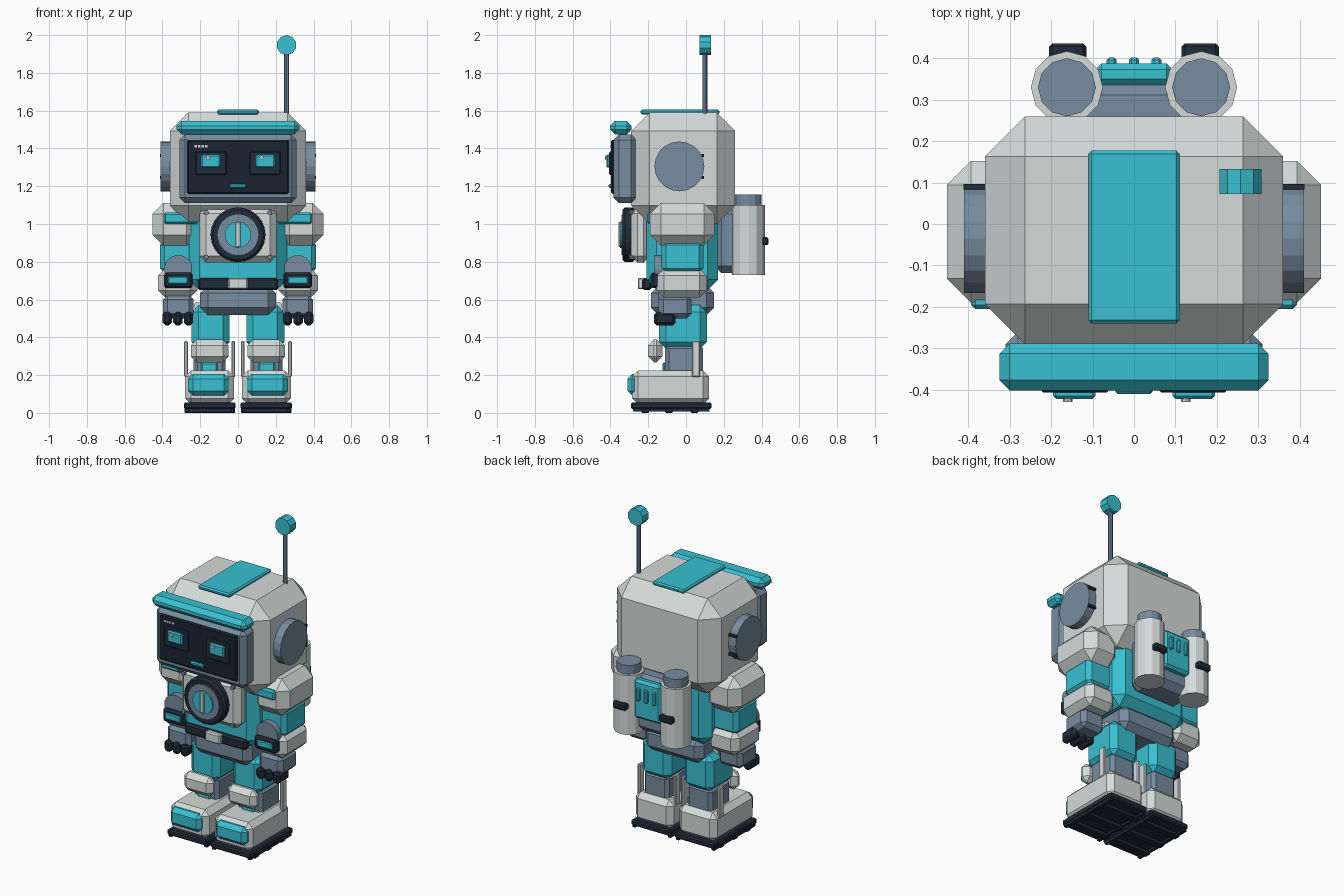
import bpy, bmesh, math
from mathutils import Matrix, Vector

if "Cube" in bpy.data.objects:
    bpy.data.objects.remove(bpy.data.objects["Cube"])


def material(name, rgb):
    m = bpy.data.materials.new(name)
    m.diffuse_color = (*rgb, 1)
    m.use_nodes = True
    m.node_tree.nodes["Principled BSDF"].inputs["Base Color"].default_value = m.diffuse_color
    return m


SHELL = material("light_grey", (0.66, 0.71, 0.70))
TEAL = material("teal", (0.040, 0.53, 0.64))
SLATE = material("slate", (0.185, 0.265, 0.35))
DARK = material("dark_navy", (0.015, 0.025, 0.045))
SCREEN = material("screen_navy", (0.011, 0.017, 0.032))


def finish(bm, name, mat):
    bmesh.ops.recalc_face_normals(bm, faces=bm.faces)
    me = bpy.data.meshes.new(name)
    bm.to_mesh(me)
    bm.free()
    me.materials.append(mat)
    ob = bpy.data.objects.new(name, me)
    bpy.context.collection.objects.link(ob)
    return ob


def box(name, mat, x, y, z, bevel=0.0):
    """Box between (min, max) pairs with flat chamfered edges."""
    bm = bmesh.new()
    bmesh.ops.create_cube(bm, size=1)
    size = [abs(r[1] - r[0]) for r in (x, y, z)]
    mid = Vector([(r[0] + r[1]) / 2 for r in (x, y, z)])
    bmesh.ops.scale(bm, vec=size, verts=bm.verts)
    bmesh.ops.translate(bm, vec=mid, verts=bm.verts)
    if bevel:
        bmesh.ops.bevel(bm, geom=bm.edges[:], offset=bevel, segments=1,
                        affect='EDGES', offset_type='OFFSET')
    return finish(bm, name, mat)


def sym(name, mat, x, y, z, bevel=0.0):
    """Left and right copies of a box; x is given for the +x side."""
    for s, side in ((1, "left"), (-1, "right")):
        box(f"{name}_{side}", mat, (s * x[0], s * x[1]), y, z, bevel)


def cyl(name, mat, axis, centre, span, r, sides, bevel=0.0):
    """Cylinder along an axis; span is its extent on that axis."""
    bm = bmesh.new()
    bmesh.ops.create_cone(bm, cap_ends=True, segments=sides, radius1=r,
                          radius2=r, depth=abs(span[1] - span[0]))
    rot = {'X': Matrix.Rotation(math.pi / 2, 4, 'Y'),
           'Y': Matrix.Rotation(math.pi / 2, 4, 'X'),
           'Z': Matrix.Identity(4)}[axis]
    c = list(centre)
    c.insert('XYZ'.index(axis), (span[0] + span[1]) / 2)
    bmesh.ops.transform(bm, matrix=Matrix.Translation(c) @ rot, verts=bm.verts)
    if bevel:
        rim = [e for f in bm.faces if len(f.verts) == sides for e in f.edges]
        bmesh.ops.bevel(bm, geom=list(set(rim)), offset=bevel, segments=1,
                        affect='EDGES')
    return finish(bm, name, mat)


# Head shell, face frame and screen
box("head", SHELL, (-.36, .36), (-.29, .26), (1.0, 1.59), .097)
box("face_frame", SLATE, (-.31, .31), (-.385, -.26), (1.11, 1.475), .03)
box("face_screen", SCREEN, (-.27, .27), (-.397, -.37), (1.16, 1.445), .008)
box("brow_visor", TEAL, (-.325, .325), (-.402, -.288), (1.475, 1.545), .025)
box("head_top_plate", TEAL, (-.11, .11), (-.24, .177), (1.58, 1.605), .008)

# Eyes, mouth and screen marks
sym("eye_socket", DARK, (.06, .225), (-.407, -.39), (1.26, 1.385), .006)
sym("eye", TEAL, (.093, .195), (-.422, -.40), (1.298, 1.368), .007)
for i, x in enumerate((-.16, .125)):
    cyl(f"eye_glint_{i}", SHELL, 'Y', (x, 1.352), (-.43, -.415), .011, 8)
box("mouth", TEAL, (-.045, .045), (-.41, -.39), (1.19, 1.212), .006)
for i in range(4):
    x = -.23 + i * .018
    box(f"screen_mark_{i}", SHELL, (x, x + .014), (-.401, -.393), (1.405, 1.417))

# Ear discs with rim clips
for s, side in ((1, "left"), (-1, "right")):
    cyl(f"ear_{side}", SLATE, 'X', (-.035, 1.305), (s * .33, s * .41), .132, 20)
    for i, z in enumerate((1.245, 1.363)):
        box(f"ear_clip_{side}_{i}", DARK, (s * .355, s * .412), (.083, .096),
            (z - .008, z + .008))

# Antenna
cyl("antenna_rod", SLATE, 'Z', (.257, .10), (1.53, 1.92), .013, 8)
cyl("antenna_tip", TEAL, 'Y', (.257, 1.947), (.072, .133), .053, 10)

# Torso, chest plate and dial
box("torso", TEAL, (-.26, .26), (-.21, .17), (.65, 1.07), .055)
box("chest_plate", SHELL, (-.205, .205), (-.292, -.19), (.795, 1.09), .035)
for sx in (-1, 1):
    for z in (.825, 1.06):
        cyl("chest_bolt", SLATE, 'Y', (sx * .168, z), (-.302, -.26), .013, 8)
cyl("dial_rim", DARK, 'Y', (0, .943), (-.335, -.27), .145, 24, .012)
cyl("dial_ring", SLATE, 'Y', (0, .943), (-.342, -.30), .108, 24)
cyl("dial_core", TEAL, 'Y', (0, .943), (-.35, -.31), .07, 16)
box("dial_bar", SHELL, (-.014, .014), (-.357, -.34), (.878, 1.01), .004)

# Belt and pelvis
box("belt", DARK, (-.212, .212), (-.232, -.18), (.65, .715), .012)
box("belt_buckle", SHELL, (-.052, .052), (-.255, -.22), (.655, .715), .007)
box("pelvis", SLATE, (-.2, .2), (-.185, .148), (.517, .675), .04)

# Arms
sym("shoulder", SHELL, (.215, .452), (-.19, .152), (.885, 1.112), .058)
sym("shoulder_stripe", TEAL, (.205, .393), (-.205, -.17), (1.0, 1.06), .01)
sym("upper_arm", TEAL, (.225, .413), (-.13, .093), (.74, .915), .025)
sym("forearm", SHELL, (.215, .423), (-.155, .11), (.61, .765), .038)
sym("wrist", SLATE, (.235, .397), (-.145, .03), (.5, .625), .025)
sym("arm_screen", DARK, (.24, .392), (-.188, -.14), (.66, .743), .012)
sym("arm_display", TEAL, (.265, .37), (-.194, -.18), (.683, .723), .005)
for s, side in ((1, "left"), (-1, "right")):
    cyl(f"elbow_guard_{side}", SLATE, 'Y', (s * .316, .76), (-.168, -.11), .075, 20)
    cyl(f"hip_bolt_{side}", SHELL, 'Y', (s * .215, .568), (-.06, .02), .02, 10)
    for i, x in enumerate((.262, .318, .374)):
        box(f"finger_{side}_{i}", DARK, (s * (x - .025), s * (x + .025)),
            (-.17, -.055), (.463, .535), .016)

# Legs
sym("thigh", TEAL, (.045, .245), (-.142, .11), (.34, .57), .035)
sym("shin", SLATE, (.065, .235), (-.11, .09), (.18, .36), .02)
sym("shin_plate", TEAL, (.108, .195), (-.125, -.09), (.2, .268), .008)
sym("knee_pad", SHELL, (.05, .25), (-.2, -.125), (.268, .388), .03)
for d in (-.125, .125):
    sym("ankle_strut", SHELL, (.14 + d, .16 + d), (.032, .075), (.19, .38), .005)

# Boots, soles and treads
sym("boot", SHELL, (.02, .28), (-.285, .123), (.045, .225), .032)
sym("toe_cap", TEAL, (.048, .264), (-.31, -.25), (.092, .205), .025)
sym("sole", DARK, (.013, .287), (-.292, .135), (.02, .056), .008)
for y in (-.215, -.09, .045):
    sym("tread", DARK, (.016, .284), (y - .02, y + .02), (0, .025), .004)
for x in (.018, .262):
    sym("tread_rail", DARK, (x, x + .02), (-.28, .125), (.008, .025))

# Backpack with twin tanks
box("backpack", SLATE, (-.17, .17), (.15, .35), (.74, 1.09), .038)
box("backpack_panel", TEAL, (-.093, .093), (.335, .388), (.84, 1.08), .015)
for i, x in enumerate((-.054, 0, .054)):
    box(f"panel_vent_{i}", TEAL, (x - .012, x + .012), (.38, .402), (.955, 1.035), .006)
sym("tank_clamp", DARK, (.115, .205), (.395, .436), (.888, .93), .008)
for s, side in ((1, "left"), (-1, "right")):
    cyl(f"tank_{side}", SHELL, 'Z', (s * .162, .33), (.73, 1.1), .087, 12)
    cyl(f"tank_cap_{side}", SLATE, 'Z', (s * .162, .33), (1.08, 1.155), .07, 12)
